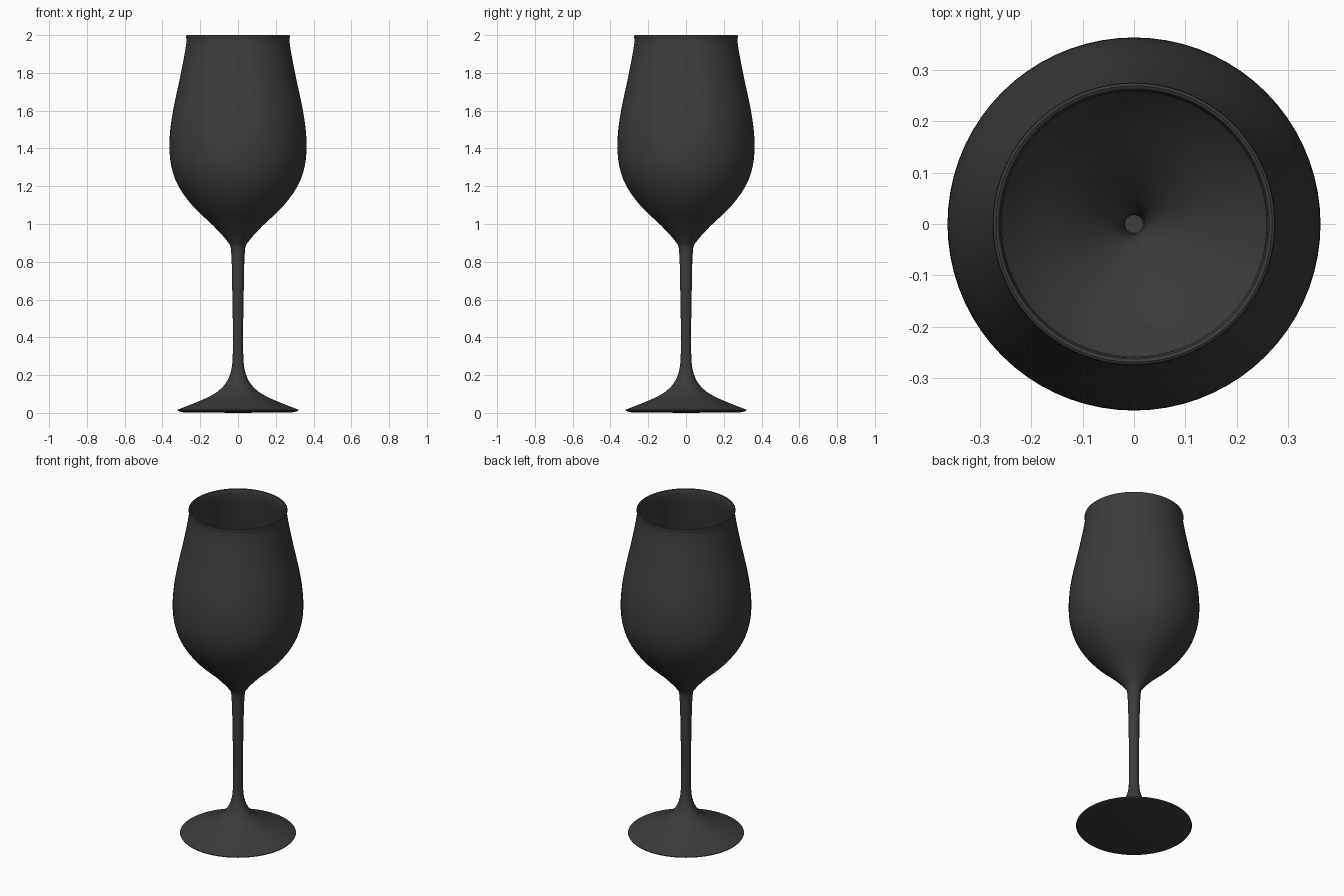
import bpy, bmesh, math
from mathutils import Vector

cube = bpy.data.objects.get("Cube")
if cube:
    bpy.data.objects.remove(cube, do_unlink=True)

SIDES = 72
mat = bpy.data.materials.new("charcoal")
mat.use_nodes = True
colour = (0.045, 0.045, 0.045, 1)
mat.diffuse_color = colour
bsdf = next(n for n in mat.node_tree.nodes if n.type == 'BSDF_PRINCIPLED')
bsdf.inputs["Base Color"].default_value = colour


def smooth_curve(points, steps=3):
    """Catmull-Rom curve through (radius, height) points."""
    p = [Vector(q) for q in points]
    p = [2 * p[0] - p[1]] + p + [2 * p[-1] - p[-2]]
    out = []
    for a, b, c, d in zip(p, p[1:], p[2:], p[3:]):
        for i in range(steps):
            t = i / steps
            out.append(0.5 * (2 * b + (c - a) * t + (2 * a - 5 * b + 4 * c - d) * t**2
                              + (3 * b - a - 3 * c + d) * t**3))
    return out + [p[-2]]


def lathe(name, profile):
    """Spin a profile that starts and ends on the z axis."""
    bm = bmesh.new()
    verts = [bm.verts.new((r, 0, z)) for r, z in profile]
    edges = [bm.edges.new(pair) for pair in zip(verts, verts[1:])]
    bmesh.ops.spin(bm, geom=verts + edges, axis=(0, 0, 1), cent=(0, 0, 0),
                   angle=math.tau, steps=SIDES)
    bmesh.ops.remove_doubles(bm, verts=bm.verts, dist=0.0004)
    bmesh.ops.recalc_face_normals(bm, faces=bm.faces)
    mesh = bpy.data.meshes.new(name)
    bm.to_mesh(mesh)
    bm.free()
    mesh.materials.append(mat)
    obj = bpy.data.objects.new(name, mesh)
    bpy.context.collection.objects.link(obj)
    bpy.ops.object.select_all(action='DESELECT')
    obj.select_set(True)
    bpy.context.view_layer.objects.active = obj
    bpy.ops.object.shade_smooth_by_angle(angle=math.radians(40))
    return obj


# Underside of the foot
underside = [(0, 0), (0.29, 0.003), (0.318, 0.01)]
# Foot, stem and outer bowl
outer = smooth_curve([
    (0.322, 0.016), (0.23, 0.052), (0.13, 0.098), (0.07, 0.15), (0.04, 0.21),
    (0.029, 0.28), (0.027, 0.42), (0.03, 0.62), (0.036, 0.85), (0.055, 0.906),
    (0.13, 0.99), (0.235, 1.09), (0.315, 1.2), (0.354, 1.31), (0.363, 1.42),
    (0.355, 1.53), (0.336, 1.64), (0.31, 1.76), (0.29, 1.86), (0.276, 1.94),
    (0.273, 1.975), (0.275, 1.99)])
# Rounded lip and inner bowl
lip = [(0.274, 1.997), (0.269, 2.0), (0.263, 1.997), (0.26, 1.99)]
inner = smooth_curve([
    (0.258, 1.975), (0.261, 1.94), (0.275, 1.86), (0.295, 1.76), (0.321, 1.64),
    (0.34, 1.53), (0.348, 1.42), (0.339, 1.31), (0.302, 1.206), (0.224, 1.103),
    (0.12, 1.002), (0.046, 0.92), (0.024, 0.87), (0.018, 0.8)])

lathe("wine_glass", underside + outer + lip + inner + [(0, 0.8)])
